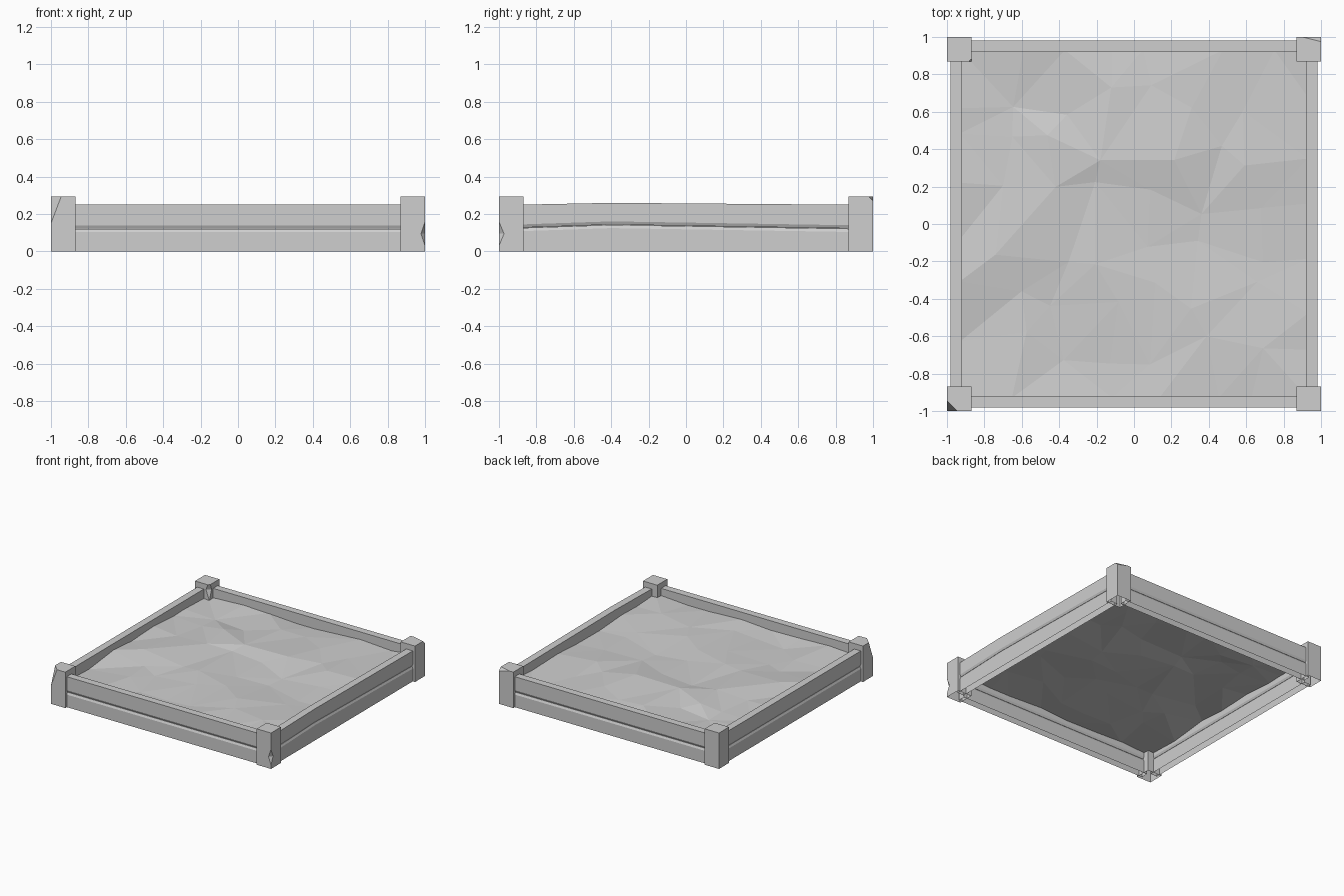
import bpy
import bmesh
import math
import random
from mathutils import Vector

cube = bpy.data.objects.get("Cube")
if cube:
    bpy.data.objects.remove(cube, do_unlink=True)

grey = bpy.data.materials.new("pale_grey")
grey.use_nodes = True
colour = (0.62, 0.62, 0.62, 1)
grey.diffuse_color = colour
for node in grey.node_tree.nodes:
    if node.type == "BSDF_PRINCIPLED":
        node.inputs["Base Color"].default_value = colour


def make_object(name, bm):
    mesh = bpy.data.meshes.new(name)
    bm.to_mesh(mesh)
    bm.free()
    mesh.materials.append(grey)
    obj = bpy.data.objects.new(name, mesh)
    bpy.context.collection.objects.link(obj)
    return obj


# Remove the faces that lie on the ground, leaving a hollow underside
def open_underside(bm):
    base = [f for f in bm.faces if all(v.co.z < 0.001 for v in f.verts)]
    bmesh.ops.delete(bm, geom=base, context="FACES")


POST = 0.13
POST_TOP = 0.295
INNER, OUTER = 0.92, 0.98
BEVEL_DEPTH, BEVEL_HEIGHT = 0.008, 0.017


# Corner posts, each chipped by an octahedron centred on one edge
def chipped_post(name, sx, sy, chip_at, chip_size):
    bm = bmesh.new()
    bmesh.ops.create_cube(bm, size=1)
    for v in bm.verts:
        v.co = ((v.co.x * POST) + sx * (1 - POST / 2),
                (v.co.y * POST) + sy * (1 - POST / 2),
                (v.co.z + 0.5) * POST_TOP)
    post = make_object(name, bm)

    bm = bmesh.new()
    for axis in range(3):
        for sign in (-1, 1):
            p = Vector(chip_at)
            p[axis] += sign * chip_size[axis]
            bm.verts.new(p)
    bmesh.ops.convex_hull(bm, input=bm.verts)
    bmesh.ops.recalc_face_normals(bm, faces=bm.faces)
    cutter = make_object(name + "_chip_cutter", bm)
    cutter.hide_render = True

    mod = post.modifiers.new("chip", "BOOLEAN")
    mod.operation = "DIFFERENCE"
    mod.solver = "EXACT"
    mod.object = cutter
    bpy.context.view_layer.update()
    graph = bpy.context.evaluated_depsgraph_get()
    cut_mesh = bpy.data.meshes.new_from_object(post.evaluated_get(graph))
    post.modifiers.clear()
    post.data = cut_mesh
    bpy.data.objects.remove(cutter, do_unlink=True)

    bm = bmesh.new()
    bm.from_mesh(cut_mesh)
    open_underside(bm)
    bm.to_mesh(cut_mesh)
    bm.free()


chipped_post("front_right_post", -1, -1, (-1, -1, POST_TOP), (0.055, 0.055, 0.145))
chipped_post("front_left_post", 1, -1, (1, -1, 0.095), (0.022, 0.027, 0.065))
chipped_post("back_left_post", 1, 1, (1, 1, POST_TOP), (0.1, 0.025, 0.025))
chipped_post("back_right_post", -1, 1, (-0.87, 0.87, 0.25), (0.03, 0.03, 0.08))


# Planks: a bevelled section swept through three stations along one side
def plank(name, turn, upper, crown):
    bm = bmesh.new()
    rings = []
    for along, seam, top in zip((-0.9, -0.4, 0.9), crown[0], crown[1]):
        if upper:
            far, near, slope = 0.25 + top, 0.122 + seam, BEVEL_HEIGHT
        else:
            far, near, slope = 0, 0.12 + seam, -BEVEL_HEIGHT
        section = [(INNER, far), (OUTER, far), (OUTER, near + slope),
                   (OUTER - BEVEL_DEPTH, near), (INNER + BEVEL_DEPTH, near),
                   (INNER, near + slope)]
        c, s = round(math.cos(turn)), round(math.sin(turn))
        rings.append([bm.verts.new((r * c - along * s, r * s + along * c, z))
                      for r, z in section])
    for a, b in zip(rings, rings[1:]):
        for i in range(len(a)):
            j = (i + 1) % len(a)
            bm.faces.new((a[i], a[j], b[j], b[i]))
    bm.faces.new(rings[0])
    bm.faces.new(rings[-1])
    bmesh.ops.recalc_face_normals(bm, faces=bm.faces)
    open_underside(bm)
    make_object(name, bm)


straight = ((0, 0, 0), (0, 0, 0))
bowed = ((0.005, 0.022, 0.001), (0, 0.01, 0))
for i, side in enumerate(("left", "back", "right", "front")):
    crown = bowed if side == "left" else straight
    plank(side + "_lower_plank", i * math.pi / 2, False, crown)
    plank(side + "_upper_plank", i * math.pi / 2, True, crown)

# Uneven faceted soil sheet
random.seed(11)
half = 0.93
cells = 7
step = 2 * half / cells
bm = bmesh.new()
bmesh.ops.create_grid(bm, x_segments=cells, y_segments=cells, size=half)
for v in bm.verts:
    x, y = v.co.x, v.co.y
    if abs(x) < half - 0.01:
        v.co.x += random.uniform(-0.35, 0.35) * step
    if abs(y) < half - 0.01:
        v.co.y += random.uniform(-0.35, 0.35) * step
    swell = 0.008 * math.sin(4 * y - 2 * x)
    v.co.z = 0.18 + swell + random.uniform(-0.015, 0.015)
bmesh.ops.triangulate(bm, faces=bm.faces)
make_object("soil", bm)
